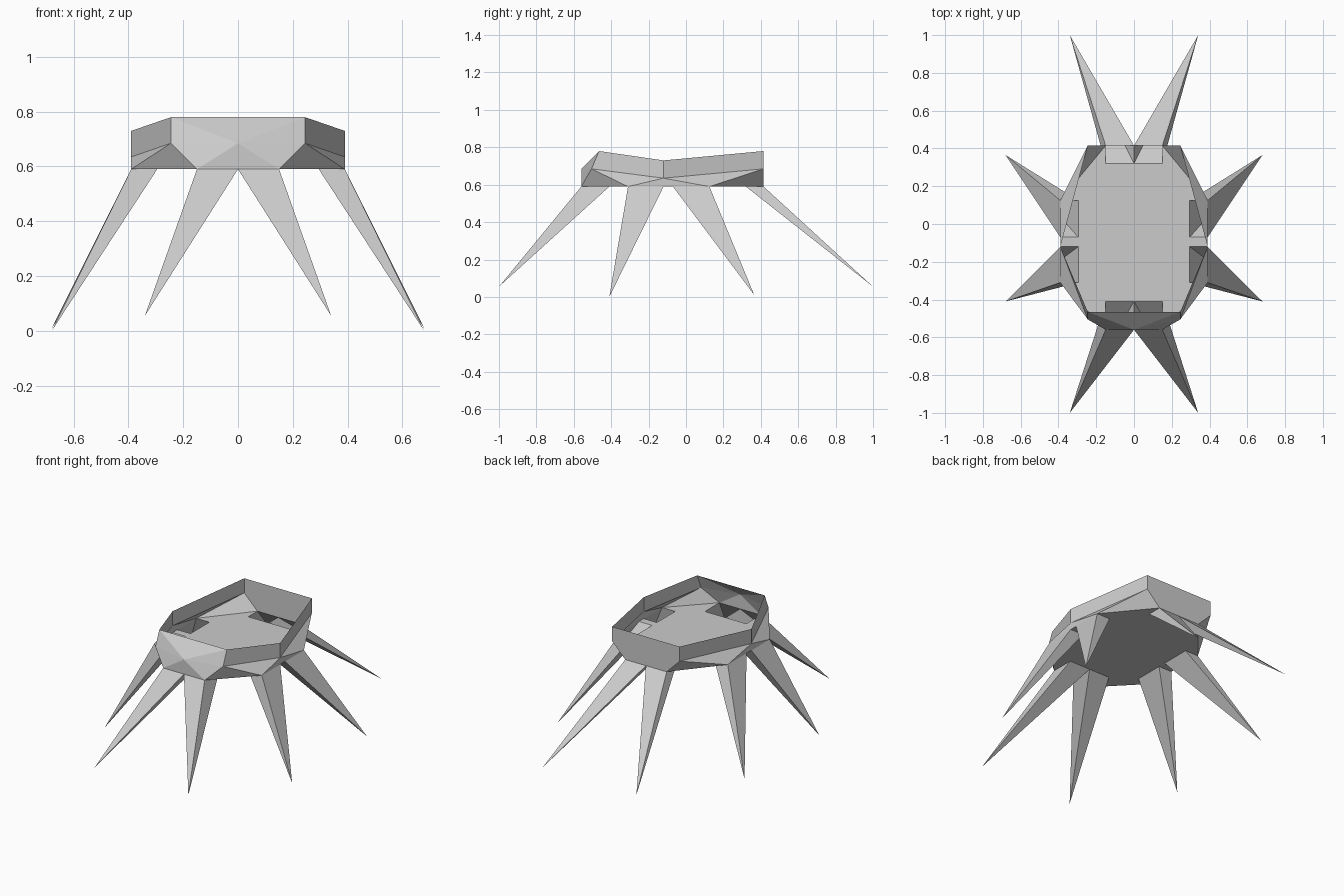
import bpy, bmesh

if "Cube" in bpy.data.objects:
    bpy.data.objects.remove(bpy.data.objects["Cube"])

FLOOR = 0.59


def half_mesh(name, faces):
    """Flat-faced open surface for x >= 0, mirrored to the other side."""
    bm = bmesh.new()
    for face in faces:
        bm.faces.new([bm.verts.new(p) for p in face])
    bmesh.ops.remove_doubles(bm, verts=bm.verts, dist=0.0005)
    bmesh.ops.recalc_face_normals(bm, faces=bm.faces)
    mesh = bpy.data.meshes.new(name)
    bm.to_mesh(mesh)
    bm.free()
    obj = bpy.data.objects.new(name, mesh)
    bpy.context.collection.objects.link(obj)
    mirror = obj.modifiers.new("Mirror", 'MIRROR')
    mirror.use_clip = True
    mirror.merge_threshold = 0.0005
    return obj


def leg_pair(name, x0, x1, y0, y1, tip):
    """Hollow four-sided spikes, open into the body floor."""
    base = [(x0, y0, FLOOR), (x1, y0, FLOOR), (x1, y1, FLOOR), (x0, y1, FLOOR)]
    obj = half_mesh(name, [(base[i], base[(i + 1) % 4], tip) for i in range(4)])
    obj.modifiers["Mirror"].use_mirror_merge = False


# Rim, belt and floor points of the body, front to back
rim_c, rim_f, rim_s = (0, -0.465, 0.78), (0.245, -0.465, 0.78), (0.39, -0.12, 0.73)
rim_b, rim_bc = (0.245, 0.415, 0.78), (0, 0.415, 0.78)
belt_c, belt_f = (0, -0.56, 0.685), (0.245, -0.505, 0.685)
belt_s, belt_b = (0.39, -0.12, 0.635), (0.245, 0.415, 0.685)
low_c, low_f, low_sf = (0, -0.56, FLOOR), (0.15, -0.56, FLOOR), (0.39, -0.31, FLOOR)
low_sb, low_b, low_bc = (0.39, 0.125, FLOOR), (0.15, 0.415, FLOOR), (0, 0.415, FLOOR)

# Open-topped body wall
half_mesh("body_wall", [
    (rim_c, rim_f, belt_c), (rim_f, belt_f, belt_c),
    (rim_f, rim_s, belt_s, belt_f), (rim_s, rim_b, belt_b, belt_s),
    (belt_c, belt_f, low_f), (belt_c, low_f, low_c),
    (belt_f, low_sf, low_f), (belt_f, belt_s, low_sf),
    (belt_s, low_sb, low_sf), (belt_s, belt_b, low_sb),
    (belt_b, low_b, low_sb),
    (rim_bc, rim_b, belt_b, low_b, low_bc),
])

# Body floor, notched where the legs open into it
outline = [(0, 0.32), (0.15, 0.32), (0.15, 0.415), (0.39, 0.125),
           (0.295, 0.125), (0.295, -0.07), (0.39, -0.07), (0.39, -0.12),
           (0.295, -0.12), (0.295, -0.31), (0.39, -0.31), (0.15, -0.56),
           (0.15, -0.41), (0, -0.41)]
half_mesh("body_floor", [[(x, y, FLOOR) for x, y in outline]])

# Eight spike legs
leg_pair("front_legs", 0, 0.15, -0.56, -0.41, (0.34, -1.0, 0.055))
leg_pair("front_side_legs", 0.295, 0.39, -0.31, -0.12, (0.68, -0.41, 0))
leg_pair("rear_side_legs", 0.295, 0.39, -0.07, 0.125, (0.68, 0.365, 0.01))
leg_pair("rear_legs", 0, 0.15, 0.32, 0.415, (0.34, 1.0, 0.055))
